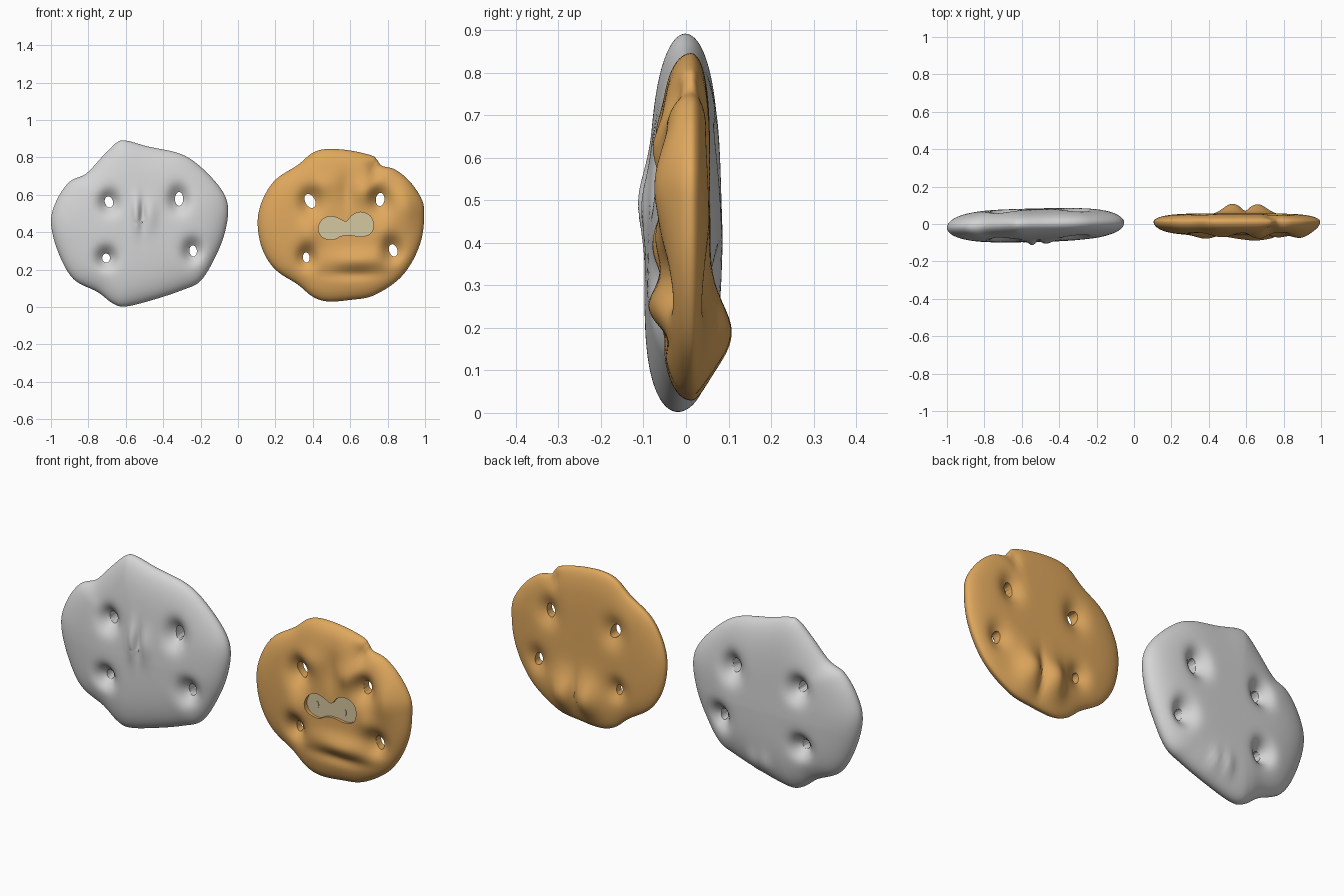
import bpy, bmesh, math

if "Cube" in bpy.data.objects:
    bpy.data.objects.remove(bpy.data.objects["Cube"])

RINGS = 40


def material(name, rgb):
    m = bpy.data.materials.new(name)
    m.diffuse_color = (*rgb, 1)
    m.use_nodes = True
    m.node_tree.nodes["Principled BSDF"].inputs["Base Color"].default_value = m.diffuse_color
    return m


def spline(pts, steps):
    """Closed smooth curve through the (x, z) points."""
    out, n = [], len(pts)
    for i in range(n):
        a, b, c, d = (pts[(i + k) % n] for k in (-1, 0, 1, 2))
        for s in range(steps):
            t = s / steps
            out.append(tuple(0.5 * (2 * q + (r - p) * t + (2 * p - 5 * q + 4 * r - w) * t * t
                                    + (3 * q - p - 3 * r + w) * t ** 3)
                             for p, q, r, w in zip(a, b, c, d)))
    return out


def ellipse(x, z, rx, rz, tilt=0, n=24):
    out = []
    for i in range(n):
        a = 2 * math.pi * i / n
        u, v = rx * math.cos(a), rz * math.sin(a)
        out.append((x + u * math.cos(tilt) - v * math.sin(tilt),
                    z + u * math.sin(tilt) + v * math.cos(tilt)))
    return out


def finish(name, bm, mat):
    bmesh.ops.recalc_face_normals(bm, faces=bm.faces)
    me = bpy.data.meshes.new(name)
    bm.to_mesh(me)
    bm.free()
    ob = bpy.data.objects.new(name, me)
    bpy.context.collection.objects.link(ob)
    if mat:
        me.materials.append(mat)
    return ob


def prism(bm, outline, y0, y1):
    a = [bm.verts.new((x, y0, z)) for x, z in outline]
    b = [bm.verts.new((x, y1, z)) for x, z in outline]
    bm.faces.new(a)
    bm.faces.new(b[::-1])
    for i in range(len(a)):
        j = (i + 1) % len(a)
        bm.faces.new((a[i], b[i], b[j], a[j]))


def bumps(x, z, items):
    return sum(h * math.exp(-((x - cx) / sx) ** 2 - ((z - cz) / sz) ** 2)
               for cx, cz, sx, sz, h in items)


def disc(name, outline, centre, mid, front, back, power, holes, dimple, relief, mat, recess=None):
    """Pillow-shaped disc with modelled relief and pierced holes."""
    rim = spline(outline, 6)
    n = len(rim)
    bm = bmesh.new()
    edge = [bm.verts.new((x, mid(x, z), z)) for x, z in rim]
    for side, depth, items in ((-1, front, relief[0]), (1, back, relief[1])):
        def point(x, z, t):
            h = (1 - t ** power) ** 0.5
            dip = 1
            for hx, hz, rx, rz, _ in holes:
                dip *= 1 - 0.8 * math.exp(-((x - hx) / (rx + dimple)) ** 2
                                          - ((z - hz) / (rz + dimple)) ** 2)
            y = mid(x, z) + side * h * (depth(x, z) + bumps(x, z, items)) * dip
            return bm.verts.new((x, y, z))
        cx, cz = centre
        prev = edge
        for k in range(RINGS - 1, 0, -1):
            t = math.sin(k / RINGS * math.pi / 2)
            ring = [point(cx + (x - cx) * t, cz + (z - cz) * t, t) for x, z in rim]
            for i in range(n):
                j = (i + 1) % n
                bm.faces.new((prev[i], prev[j], ring[j], ring[i]))
            prev = ring
        mid_vert = point(cx, cz, 0)
        for i in range(n):
            bm.faces.new((prev[i], prev[(i + 1) % n], mid_vert))
    ob = finish(name, bm, mat)

    # pierce the holes and sink the recess
    cut = bmesh.new()
    for h in holes:
        prism(cut, ellipse(*h), -0.3, 0.3)
    if recess:
        prism(cut, recess, -0.3, -0.04)
    cutter = finish(name + "_cutter", cut, None)
    cutter.hide_render = True
    mod = ob.modifiers.new("holes", 'BOOLEAN')
    mod.operation = 'DIFFERENCE'
    mod.solver = 'EXACT'
    mod.object = cutter
    smooth(ob, 50)
    bpy.ops.object.modifier_apply(modifier=mod.name)
    bpy.data.objects.remove(cutter)
    smooth(ob, 50)
    return ob


def smooth(ob, angle):
    bpy.ops.object.select_all(action='DESELECT')
    ob.select_set(True)
    bpy.context.view_layer.objects.active = ob
    bpy.ops.object.shade_smooth_by_angle(angle=math.radians(angle))


grey = material("pale_grey", (0.66, 0.66, 0.66))
gold = material("golden_tan", (0.74, 0.39, 0.11))
cream = material("cream", (0.66, 0.57, 0.35))

# grey disc: nose ridges in front, small oval pair low on the back
disc("grey_disc",
     [(-.60, .89), (-.48, .858), (-.31, .82), (-.2, .75), (-.09, .63), (-.053, .53), (-.07, .40),
      (-.12, .27), (-.2, .14), (-.3, .09), (-.45, .04), (-.6, .003), (-.67, .02), (-.75, .08),
      (-.88, .15), (-.96, .29), (-1, .45), (-.97, .57), (-.9, .67), (-.81, .715), (-.72, .81),
      (-.65, .878)],
     (-.53, .45),
     lambda x, z: -.008 + .025 * (x + .53) - .02 * (.45 - z),
     lambda x, z: .086 - .03 * max(0, z - .4),
     lambda x, z: .092 - .04 * max(0, z - .4),
     4,
     [(-.69, .562, .022, .03, .3), (-.315, .578, .022, .037, 0),
      (-.24, .30, .02, .03, .1), (-.705, .262, .021, .024, 0)],
     .028,
     ([(-.545, .50, .025, .09, .022), (-.47, .49, .035, .08, .016), (-.51, .50, .014, .07, -.012)],
      [(-.50, .11, .028, .06, .018), (-.43, .11, .028, .06, .018)]),
     grey)

# golden disc: brow, cheeks and chin swellings in front, two lobes on the back
snout = spline([(.725, .44), (.705, .488), (.655, .507), (.61, .49), (.58, .457), (.545, .47),
                (.50, .485), (.45, .467), (.43, .42), (.45, .375), (.505, .36), (.55, .38),
                (.60, .385), (.66, .377), (.71, .395)], 4)
disc("golden_disc",
     [(.48, .845), (.6, .837), (.715, .81), (.745, .785), (.77, .755), (.84, .735), (.92, .67),
      (.985, .57), (.995, .48), (.98, .36), (.93, .24), (.85, .14), (.72, .06), (.6, .038),
      (.48, .03), (.4, .055), (.32, .12), (.2, .20), (.13, .31), (.105, .45), (.13, .57),
      (.2, .68), (.32, .76), (.4, .825)],
     (.56, .44),
     lambda x, z: .012,
     lambda x, z: .072,
     lambda x, z: .045,
     5,
     [(.385, .567, .026, .04, .5), (.76, .575, .023, .036, -.1),
      (.365, .265, .018, .027, .1), (.83, .303, .022, .034, .3)],
     .03,
     ([(.90, .55, .07, .12, .03), (.65, .25, .15, .05, .03), (.45, .65, .07, .06, .016),
       (.69, .62, .07, .06, .025), (.58, .62, .04, .1, -.015), (.73, .75, .04, .05, -.03),
       (.38, .39, .06, .08, .02), (.78, .40, .05, .07, .015), (.62, .175, .15, .03, -.015)],
      [(.525, .18, .065, .1, .055), (.665, .18, .065, .1, .055), (.595, .17, .02, .1, -.02),
       (.73, .76, .03, .05, -.015)]),
     gold, snout)

# cream snout plate with two small oval nostrils
bm = bmesh.new()
prism(bm, snout, -.046, -.038)
finish("snout_plate", bm, cream)
for side, x in (("left", .49), ("right", .65)):
    bm = bmesh.new()
    prism(bm, ellipse(x, .423, .009, .018, 0, 16), -.049, -.045)
    finish(side + "_nostril", bm, cream)
